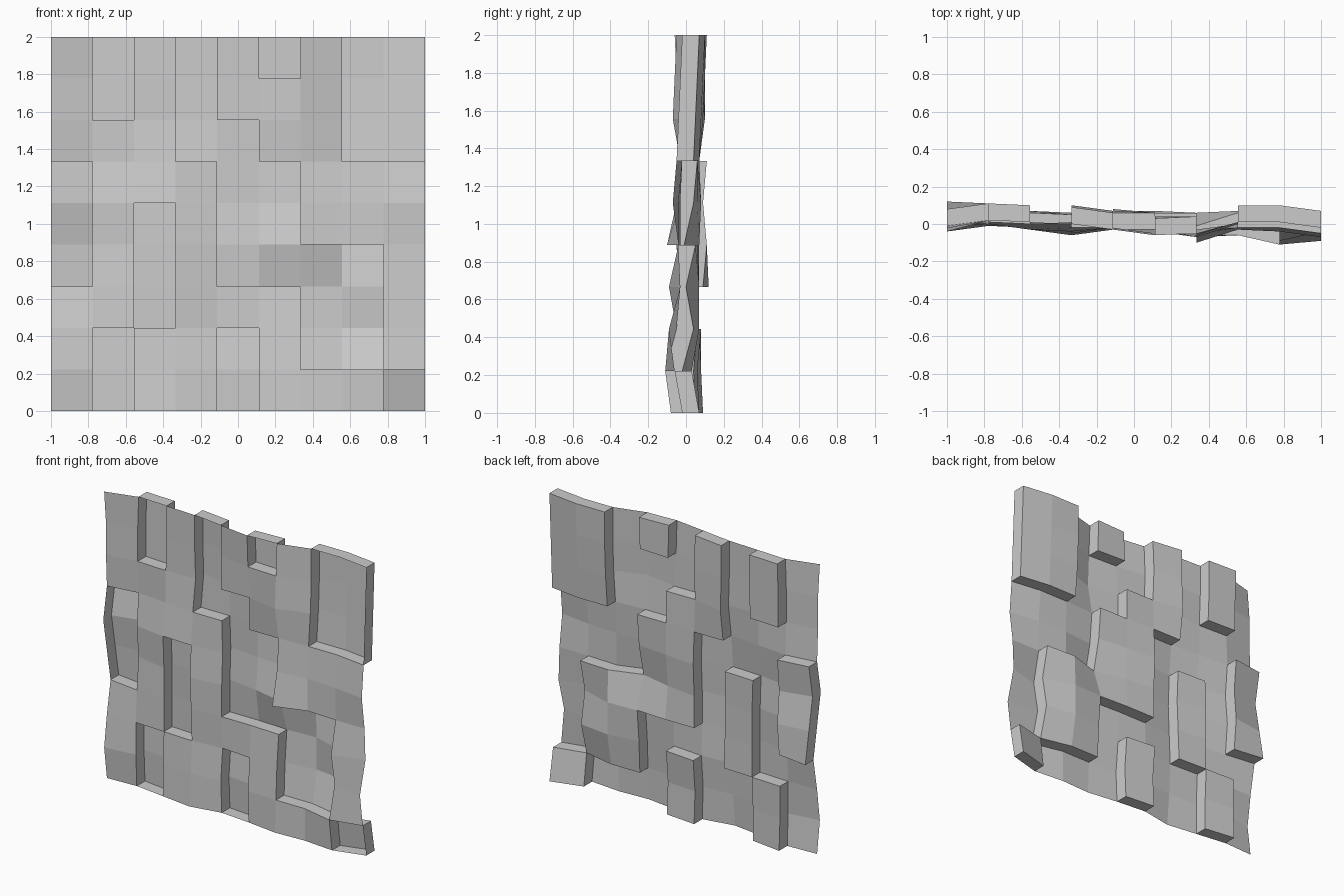
import bpy, bmesh

if "Cube" in bpy.data.objects:
    bpy.data.objects.remove(bpy.data.objects["Cube"])

N = 9                # cells per side
STEP = 2 / N
DEPTH = 0.09         # how far the recessed plates are pushed back

# surface relief in hundredths, one row per grid line from bottom to top
relief = [
    [-1, 0, -3, -6, -2, -4, -7, -6, -8, -2],
    [-4, -1, -3, -4, -3, -5, -6, -6, -11, -6],
    [-1, -1, -2, -3, -1, -3, -5, -2, -5, -9],
    [3, 0, -2, -4, -2, -2, -3, -2, -9, -3],
    [-1, 2, -2, -5, -2, -5, -10, -3, -4, -4],
    [-5, 0, -3, -4, -1, -3, -5, -3, -4, -7],
    [-1, 2, 0, -2, -2, -3, -3, -2, -2, -5],
    [-2, 1, 0, 1, -3, -3, -7, 0, -1, -4],
    [-2, 1, 1, 0, -2, -5, -6, 1, 0, -3],
    [-4, 2, 1, 0, -3, -6, -5, 1, 1, -2],
]

# recessed blocks: first column, last column, first row, last row
blocks = [(1, 1, 7, 8), (3, 3, 6, 8), (4, 4, 3, 6), (5, 5, 3, 5),
          (6, 7, 1, 3), (0, 0, 3, 5), (2, 2, 2, 4), (1, 1, 0, 1),
          (4, 4, 0, 1), (8, 8, 0, 0), (7, 8, 6, 8), (5, 5, 8, 8)]
pushed = {(c, r) for c0, c1, r0, r1 in blocks
          for c in range(c0, c1 + 1) for r in range(r0, r1 + 1)}

bm = bmesh.new()
verts = {}


def vert(c, r, back):
    key = (c, r, back)
    if key not in verts:
        y = relief[r][c] / 100 + DEPTH * back
        verts[key] = bm.verts.new((-1 + c * STEP, y, r * STEP))
    return verts[key]


for c in range(N):
    for r in range(N):
        corners = [(c, r), (c + 1, r), (c + 1, r + 1), (c, r + 1)]
        back = (c, r) in pushed
        # front-facing plate
        bm.faces.new([vert(*p, back) for p in corners])
        if not back:
            continue
        # step walls round each recessed region
        sides = [(0, -1), (1, 0), (0, 1), (-1, 0)]
        for k, (dc, dr) in enumerate(sides):
            if (c + dc, r + dr) not in pushed:
                p, q = corners[k], corners[(k + 1) % 4]
                bm.faces.new([vert(*p, False), vert(*q, False),
                              vert(*q, True), vert(*p, True)])

bmesh.ops.recalc_face_normals(bm, faces=bm.faces)
mesh = bpy.data.meshes.new("stepped_wall_panel")
bm.to_mesh(mesh)
bm.free()
panel = bpy.data.objects.new("stepped_wall_panel", mesh)
bpy.context.collection.objects.link(panel)
